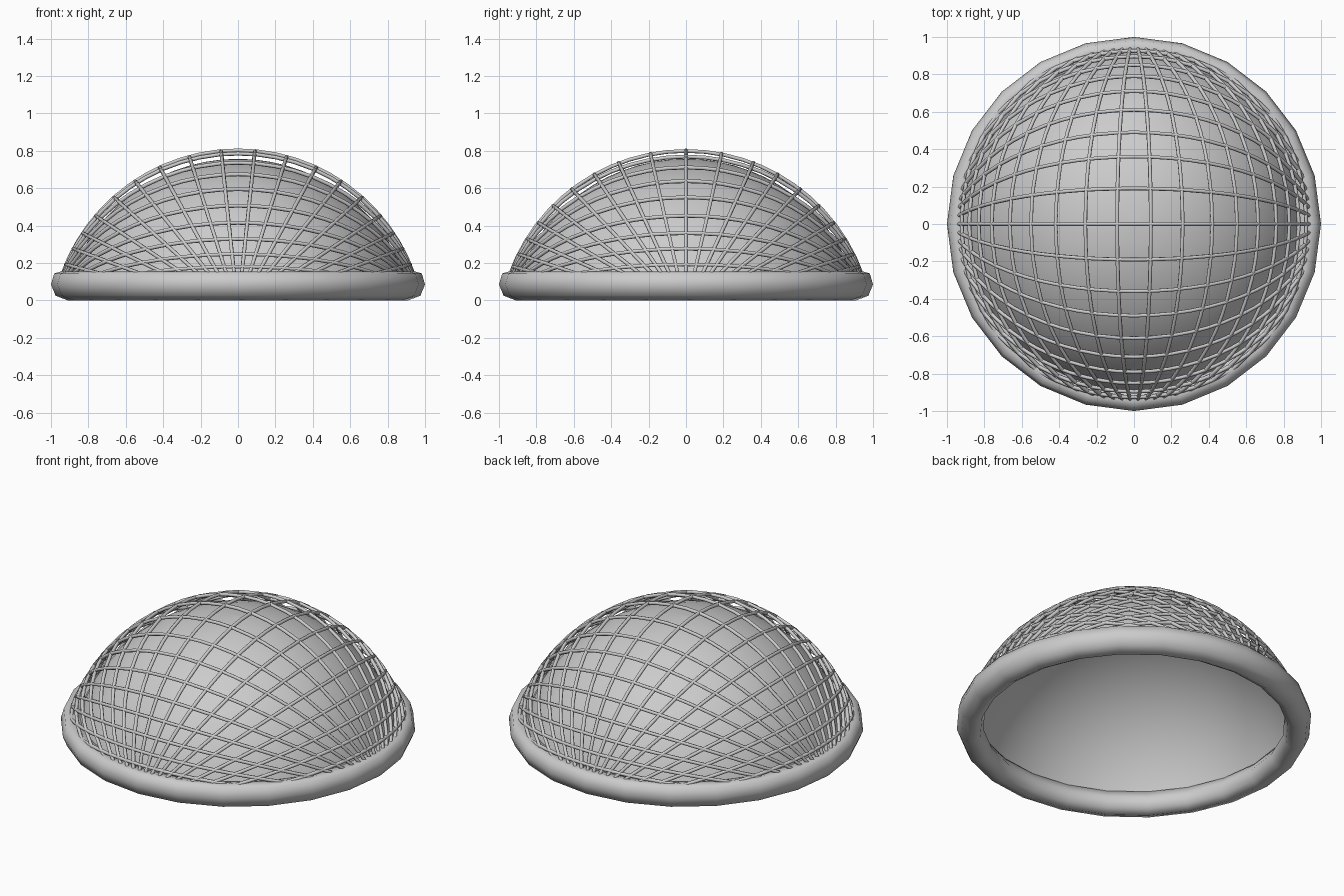
import bpy, math

if "Cube" in bpy.data.objects:
    bpy.data.objects.remove(bpy.data.objects["Cube"])

R, CZ = 0.998, -0.195      # sphere that the lattice lies on
POLE_Z = -0.05             # height at which each wire family converges
RIM_Z = 0.13


def lathe(name, profile, n, closed):
    """Revolve an (r, z) profile around z."""
    verts, faces = [], []
    m = len(profile)
    for i in range(n):
        a = 2 * math.pi * i / n + math.pi / 2
        verts += [(r * math.cos(a), r * math.sin(a), z) for r, z in profile]
    for i in range(n):
        k = (i + 1) % n
        for j in range(m if closed else m - 1):
            l = (j + 1) % m
            faces.append((i * m + j, k * m + j, k * m + l, i * m + l))
    me = bpy.data.meshes.new(name)
    me.from_pydata(verts, [], faces)
    me.polygons.foreach_set("use_smooth", [True] * len(faces))
    ob = bpy.data.objects.new(name, me)
    bpy.context.collection.objects.link(ob)
    return ob


# padded rim
lathe("rim", [(1.0, .085), (.983, .144), (.945, .155), (.885, .14), (.85, .08),
              (.868, .025), (.91, 0), (.975, .025)], 24, True)

# inner dome shell
DR = 0.952
prof = []
for i in range(15):
    t = math.radians(0.05 + 73 * i / 14)
    prof.append((DR * math.sin(t), CZ + DR * math.cos(t)))
lathe("inner_dome", prof[::-1], 48, False)


def wire_path(s, n=24):
    """Arc across the dome whose crown sits sideways at offset s."""
    t = s / (math.sqrt(R * R - s * s) + CZ - POLE_Z)
    # sideways = t * (z - POLE_Z); solve the forward distance for each height
    def forward(z):
        return R * R - (z - CZ) ** 2 - (t * (z - POLE_Z)) ** 2
    top = math.sqrt(R * R - s * s) + CZ
    # use the highest point of the cut circle
    c = 1 + t * t
    zc = (CZ + t * t * POLE_Z) / c
    rad = math.sqrt(max(0, zc * zc - (CZ * CZ + t * t * POLE_Z ** 2 - R * R) / c))
    top = zc + rad
    if top <= RIM_Z + .01:
        return []
    end = math.acos((RIM_Z - zc) / rad)
    pts = []
    for i in range(n + 1):
        a = end * (2 * i / n - 1)
        z = zc + rad * math.cos(a)
        f = math.sqrt(max(0, forward(z)))
        pts.append((math.copysign(f, a), t * (z - POLE_Z), z))
    return pts


def lattice(name, offsets, swap):
    cu = bpy.data.curves.new(name, 'CURVE')
    cu.dimensions = '3D'
    cu.bevel_depth = 0.0105
    cu.bevel_resolution = 1
    for s in offsets:
        pts = wire_path(s)
        if not pts:
            continue
        sp = cu.splines.new('POLY')
        sp.points.add(len(pts) - 1)
        for p, (f, w, z) in zip(sp.points, pts):
            p.co = (w, f, z, 1) if swap else (f, w, z, 1)
    ob = bpy.data.objects.new(name, cu)
    bpy.context.collection.objects.link(ob)


# two crossing families of lattice wires
side = [.09, .26, .418, .55, .663, .76, .83, .88, .92]
lattice("lengthwise_wires", side + [-s for s in side], True)
cross = [.19, .36, .49, .61, .71, .79, .85, .895, .925]
lattice("crosswise_wires", [0] + cross + [-s for s in cross], False)
